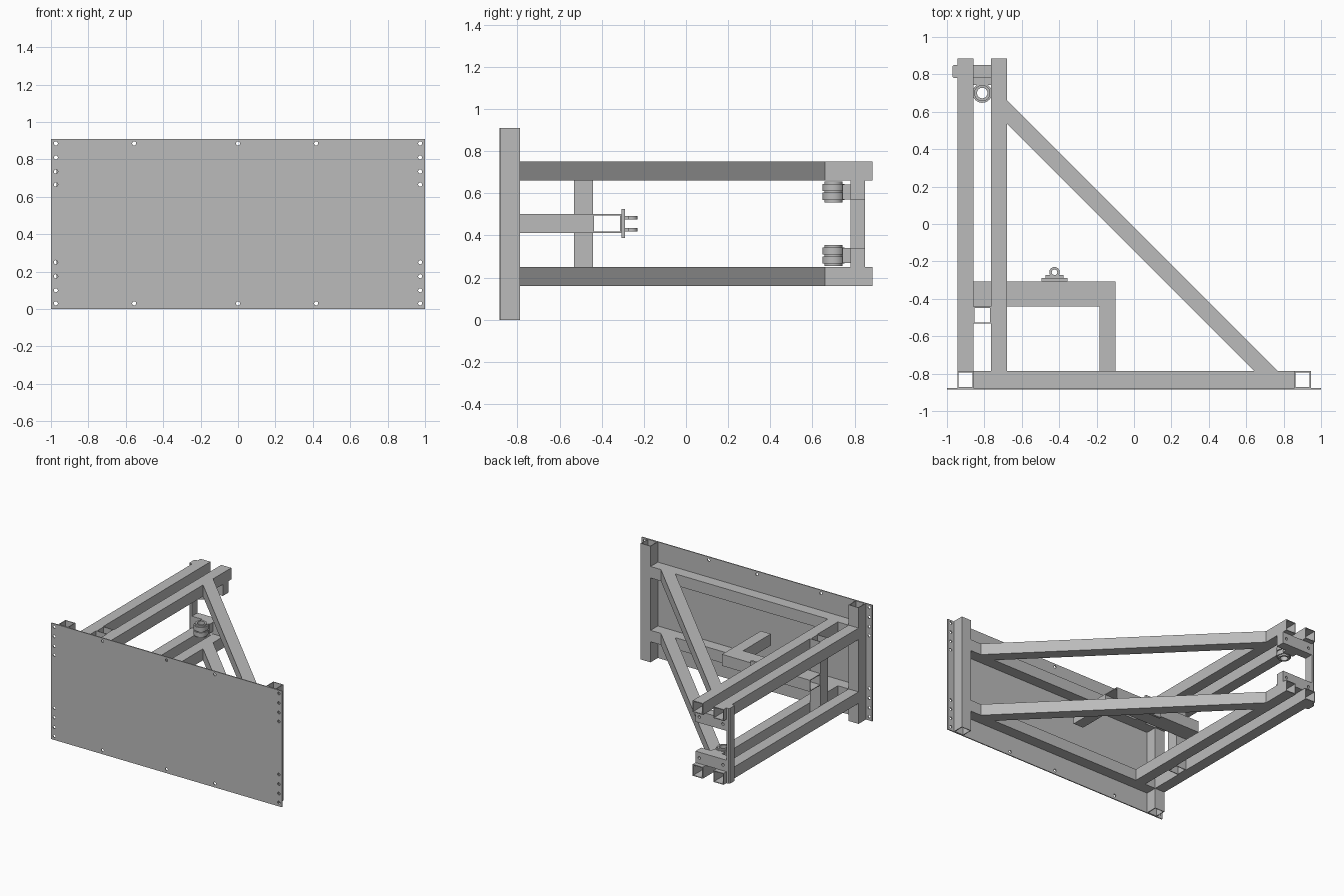
import bpy, bmesh, math
from mathutils import Matrix, Vector

cube = bpy.data.objects.get("Cube")
if cube:
    bpy.data.objects.remove(cube, do_unlink=True)

steel = bpy.data.materials.new("steel grey")
steel.use_nodes = True
GREY = (0.5, 0.5, 0.5, 1)
steel.diffuse_color = GREY
steel.node_tree.nodes["Principled BSDF"].inputs["Base Color"].default_value = GREY

WALL = 0.006
T = 0.09
LEVELS = {"lower": 0.161, "upper": 0.661}


def finish(name, bm):
    bmesh.ops.recalc_face_normals(bm, faces=bm.faces)
    mesh = bpy.data.meshes.new(name)
    bm.to_mesh(mesh)
    bm.free()
    obj = bpy.data.objects.new(name, mesh)
    bpy.context.scene.collection.objects.link(obj)
    mesh.materials.append(steel)
    return obj


def box(name, x, y, z):
    """Solid block from three (min, max) ranges."""
    return prism(name, [(x[0], y[0]), (x[1], y[0]), (x[1], y[1]), (x[0], y[1])], z)


def prism(name, outline, z):
    """Plan outline extruded between two heights."""
    bm = bmesh.new()
    face = bm.faces.new([bm.verts.new((px, py, z[0])) for px, py in outline])
    out = bmesh.ops.extrude_face_region(bm, geom=[face])["geom"]
    top = [v for v in out if isinstance(v, bmesh.types.BMVert)]
    bmesh.ops.translate(bm, verts=top, vec=(0, 0, z[1] - z[0]))
    return finish(name, bm)


def sleeve(name, outer, inner, ends, place):
    """Hollow extrusion between two matching section loops."""
    bm = bmesh.new()
    n = len(outer)
    loops = [[bm.verts.new(place(a, b, e)) for a, b in sec]
             for sec, e in ((outer, ends[0]), (outer, ends[1]),
                            (inner, ends[1]), (inner, ends[0]))]
    for k in range(4):
        p, q = loops[k], loops[(k + 1) % 4]
        for i in range(n):
            j = (i + 1) % n
            bm.faces.new((p[i], p[j], q[j], q[i]))
    return finish(name, bm)


def tube(name, axis, x, y, z):
    """Open-ended rectangular tube along one axis."""
    spans = [x, y, z]
    k = "xyz".index(axis)
    u, v = [i for i in range(3) if i != k]

    def rect(d):
        (a, b), (c, e) = spans[u], spans[v]
        return [(a + d, c + d), (b - d, c + d), (b - d, e - d), (a + d, e - d)]

    def place(a, b, e):
        co = Vector()
        co[u], co[v], co[k] = a, b, e
        return co
    return sleeve(name, rect(0), rect(WALL), spans[k], place)


def ring(name, cx, cy, r_out, r_in, z, n=32):
    def circle(r):
        return [(cx + r * math.cos(math.tau * i / n),
                 cy + r * math.sin(math.tau * i / n)) for i in range(n)]
    obj = sleeve(name, circle(r_out), circle(r_in), z, lambda a, b, e: (a, b, e))
    for o in bpy.context.selected_objects:
        o.select_set(False)
    obj.select_set(True)
    bpy.context.view_layer.objects.active = obj
    bpy.ops.object.shade_smooth_by_angle()
    return obj


def drill(obj, spots, y, r, depth):
    """Cut round holes along y at the given (x, z) spots."""
    bm = bmesh.new()
    for px, pz in spots:
        m = Matrix.Translation((px, y, pz)) @ Matrix.Rotation(math.pi / 2, 4, "X")
        bmesh.ops.create_cone(bm, cap_ends=True, segments=12, radius1=r,
                              radius2=r, depth=depth, matrix=m)
    cutter = finish("hole_cutter", bm)
    cutter.hide_render = True
    mod = obj.modifiers.new("holes", "BOOLEAN")
    mod.operation = "DIFFERENCE"
    mod.solver = "EXACT"
    mod.object = cutter
    bpy.context.view_layer.objects.active = obj
    bpy.ops.object.modifier_apply(modifier=mod.name)
    bpy.data.objects.remove(cutter, do_unlink=True)


# Front sheet with its rim of bolt holes
H = 0.91
sheet = box("front_sheet", (-1, 1), (-0.885, -0.877), (0, H))
spots = [(s * 0.974, z) for s in (-1, 1)
         for z in (0.03, 0.1, 0.175, 0.25, 0.665, 0.735, 0.81, 0.885)]
spots += [(x, z) for x in (-0.555, 0, 0.418) for z in (0.03, 0.885)]
drill(sheet, spots, -0.881, 0.011, 0.1)

# Upright posts behind the sheet
FRONT = (-0.877, -0.787)
OUTER, INNER = (-0.945, -0.858), (-0.765, -0.678)
GAP = (OUTER[1], INNER[0])
tube("right_post", "z", OUTER, FRONT, (0, H))
tube("left_post", "z", (0.858, 0.945), FRONT, (0, H))

# Two matching triangular frames
for level, z0 in LEVELS.items():
    z = (z0, z0 + T)
    tube(level + "_front_beam", "x", (-0.858, 0.858), FRONT, z)
    tube(level + "_outer_arm", "y", OUTER, (FRONT[1], 0.885), z)
    tube(level + "_inner_arm", "y", INNER, (FRONT[1], 0.885), z)
    prism(level + "_diagonal_brace",
          [(INNER[1], 0.535), (0.644, FRONT[1]), (0.769, FRONT[1]), (INNER[1], 0.66)], z)

# Strut between the arms, and the inner shelf frame
tube("arm_strut", "z", GAP, (-0.532, -0.442), (LEVELS["lower"], LEVELS["upper"] + T))
MID = (0.412, 0.502)
tube("shelf_beam", "x", (-0.858, -0.098), (-0.442, -0.307), MID)
tube("shelf_leg", "y", (-0.185, -0.098), (FRONT[1], -0.442), MID)

# Clevis on the shelf beam
CX = -0.425
box("clevis_plate", (CX - 0.07, CX + 0.07), (-0.307, -0.29), (0.389, 0.526))
for side, z in (("lower", (0.418, 0.436)), ("upper", (0.475, 0.493))):
    box(side + "_clevis_foot", (CX - 0.048, CX + 0.048), (-0.29, -0.272), z)
    ring(side + "_clevis_eye", CX, -0.258, 0.028, 0.015, z, 24)

# Hinge brackets at the rear, with bored bearings
HX = sum(GAP) / 2
HY = 0.7
for level, z0, z1 in (("lower", 0.251, 0.341), ("upper", 0.571, 0.661)):
    bar = box(level + "_hinge_bar", (OUTER[0], INNER[1]), (0.78, 0.85), (z0, z1))
    drill(bar, [(x, (z0 + z1) / 2) for x in (-0.915, -0.71)], 0.85, 0.011, 0.06)
    mid = 0.305 if level == "lower" else 0.607
    box(level + "_hinge_shank", GAP, (0.742, 0.78), (mid - 0.036, mid + 0.036))
    ring(level + "_bushing", HX, HY, 0.043, 0.028, (mid - 0.05, mid + 0.05))
    for half, a, b in (("bottom", -0.038, -0.004), ("top", 0.004, 0.038)):
        ring(level + "_bearing_" + half, HX, HY, 0.052, 0.04, (mid + a, mid + b))

# Upright tie plate on the outer arms, with chamfered edges
prism("tie_plate", [(OUTER[0], 0.78), (-0.963, 0.78), (-0.971, 0.788),
                    (-0.971, 0.842), (-0.963, 0.85), (OUTER[0], 0.85)],
      (LEVELS["lower"], LEVELS["upper"] + T))
